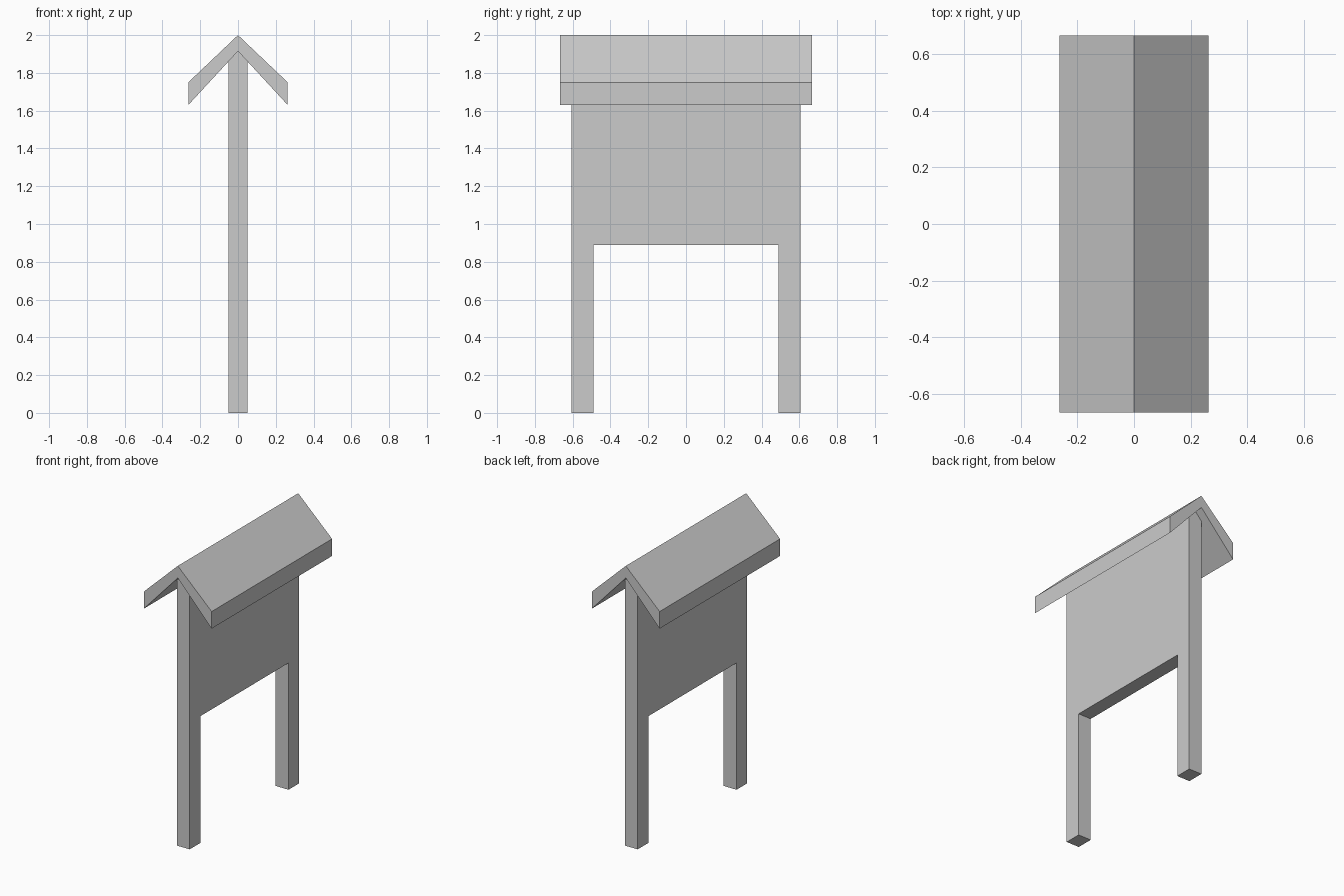
import bpy
import bmesh

if "Cube" in bpy.data.objects:
    bpy.data.objects.remove(bpy.data.objects["Cube"])


def prism(name, profile, half_y):
    """Extrude a closed (x, z) profile symmetrically along y."""
    bm = bmesh.new()
    face = bm.faces.new([bm.verts.new((x, -half_y, z)) for x, z in profile])
    ext = bmesh.ops.extrude_face_region(bm, geom=[face])
    verts = [g for g in ext["geom"] if isinstance(g, bmesh.types.BMVert)]
    bmesh.ops.translate(bm, verts=verts, vec=(0, 2 * half_y, 0))
    bmesh.ops.recalc_face_normals(bm, faces=bm.faces)
    mesh = bpy.data.meshes.new(name)
    bm.to_mesh(mesh)
    bm.free()
    obj = bpy.data.objects.new(name, mesh)
    bpy.context.collection.objects.link(obj)
    return obj


# Pitched roof with vertical eave faces
W = 0.263
prism("roof", [(0, 2.0), (W, 1.75), (W, 1.63), (0, 1.915), (-W, 1.63), (-W, 1.75)], 0.668)

# Board and posts in one slab, its top pointed to fit under the roof
T = 0.05
shoulder = 1.915 - T * (1.915 - 1.63) / W
board = prism("board_with_posts",
              [(-T, 0), (T, 0), (T, shoulder), (0, 1.915), (-T, shoulder)], 0.607)

# Opening between the two posts
cutter = prism("opening_cutter", [(-0.2, -0.2), (0.2, -0.2), (0.2, 0.89), (-0.2, 0.89)], 0.489)
cutter.hide_render = True
mod = board.modifiers.new("opening", 'BOOLEAN')
mod.operation = 'DIFFERENCE'
mod.solver = 'EXACT'
mod.object = cutter
bpy.context.view_layer.objects.active = board
bpy.ops.object.modifier_apply(modifier=mod.name)
bpy.data.objects.remove(cutter)
